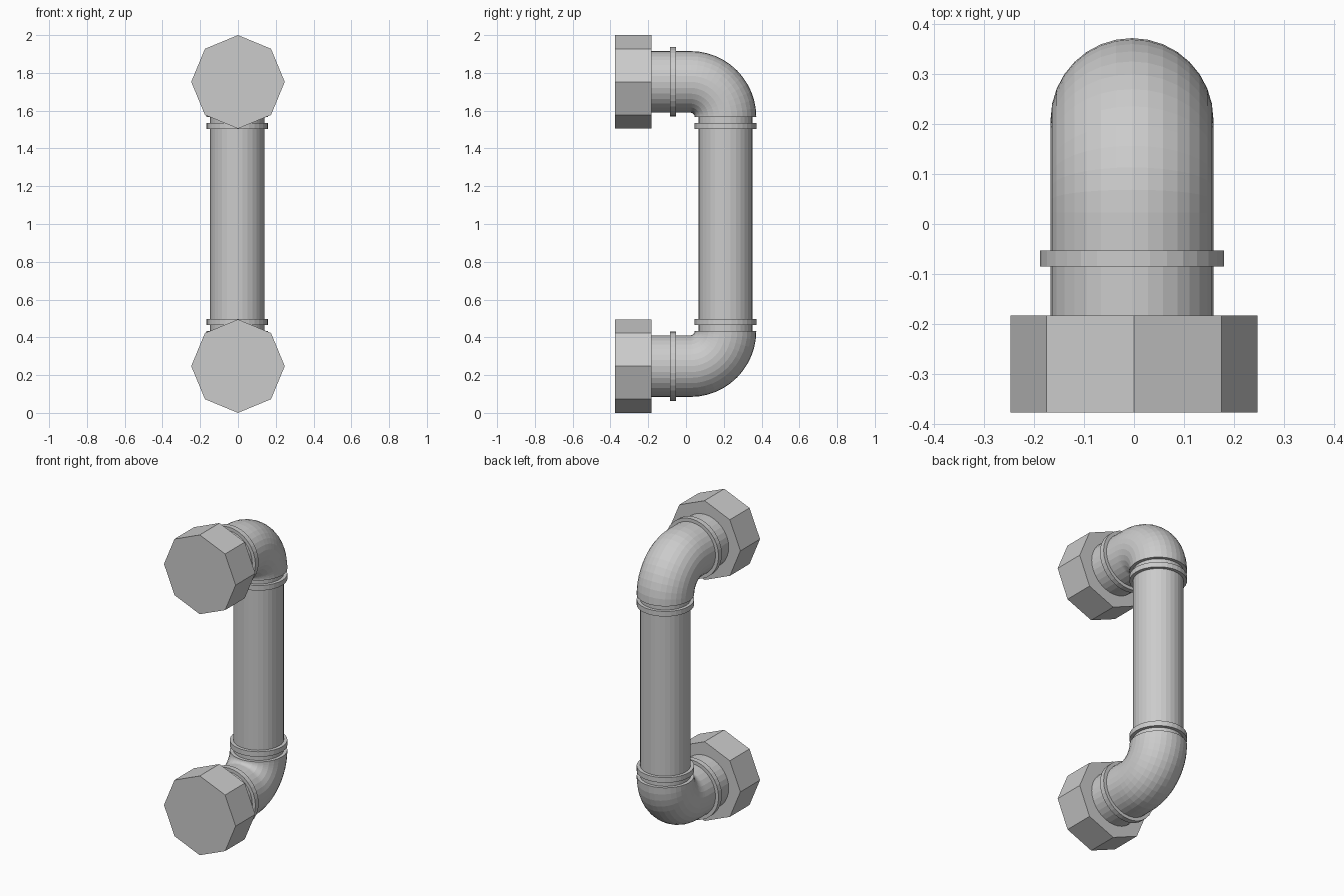
import bpy, bmesh, math
from mathutils import Matrix, Vector

if "Cube" in bpy.data.objects:
    bpy.data.objects.remove(bpy.data.objects["Cube"])

# single plain metal colour
grey = bpy.data.materials.new("pipe grey")
grey.use_nodes = True
colour = (0.6, 0.6, 0.6, 1)
grey.diffuse_color = colour
grey.node_tree.nodes["Principled BSDF"].inputs["Base Color"].default_value = colour

MID = 1.0             # mirror height
ARM = 0.7525          # height of each horizontal arm from the middle
PIPE_X, PIPE_Y = -0.004, 0.209
BEND = 0.186          # elbow bend radius
SIDES = 32


def finish(bm, name):
    bmesh.ops.recalc_face_normals(bm, faces=bm.faces)
    mesh = bpy.data.meshes.new(name)
    bm.to_mesh(mesh)
    bm.free()
    mesh.materials.append(grey)
    obj = bpy.data.objects.new(name, mesh)
    bpy.context.collection.objects.link(obj)
    return obj


def cylinder(name, radius, start, end, sides=SIDES):
    """Closed cylinder running between two points."""
    start, end = Vector(start), Vector(end)
    axis = end - start
    turn = axis.to_track_quat('Z', 'X').to_matrix().to_4x4()
    bm = bmesh.new()
    bmesh.ops.create_cone(bm, cap_ends=True, segments=sides, radius1=radius,
                          radius2=radius, depth=axis.length,
                          matrix=Matrix.Translation((start + end) / 2) @ turn)
    return finish(bm, name)


def elbow(name, side, radius=0.163, steps=12):
    """Straight sleeve and quarter bend swept from one circle."""
    z = MID + side * ARM
    bend_y = PIPE_Y - BEND
    bm = bmesh.new()
    circle = bmesh.ops.create_circle(
        bm, segments=SIDES, radius=radius, cap_ends=True,
        matrix=Matrix.Translation((PIPE_X, -0.19, z)) @ Matrix.Rotation(math.pi / 2, 4, 'X'))
    rim = list({e for v in circle["verts"] for e in v.link_edges})
    out = bmesh.ops.extrude_edge_only(bm, edges=rim)["geom"]
    bmesh.ops.translate(bm, vec=(0, bend_y + 0.19, 0),
                        verts=[g for g in out if isinstance(g, bmesh.types.BMVert)])
    rim = [g for g in out if isinstance(g, bmesh.types.BMEdge)]
    last = bmesh.ops.spin(bm, geom=rim, cent=(PIPE_X, bend_y, z - side * BEND),
                          axis=(1, 0, 0), angle=-side * math.pi / 2,
                          steps=steps)["geom_last"]
    bmesh.ops.edgeloop_fill(bm, edges=[g for g in last if isinstance(g, bmesh.types.BMEdge)])
    return finish(bm, name)


# upright pipe between the two elbows
reach = ARM - BEND
cylinder("upright_pipe", 0.143, (PIPE_X, PIPE_Y, MID - reach - 0.01),
         (PIPE_X, PIPE_Y, MID + reach + 0.01))

for label, side in (("upper", 1), ("lower", -1)):
    z = MID + side * ARM
    elbow(label + "_elbow", side)
    # collars on the arm and on the upright
    cylinder(label + "_arm_collar", 0.184, (PIPE_X, -0.085, z), (PIPE_X, -0.053, z))
    cylinder(label + "_upright_collar", 0.163, (PIPE_X, PIPE_Y, MID + side * 0.503),
             (PIPE_X, PIPE_Y, MID + side * 0.535))
    # eight-sided end nut
    cylinder(label + "_nut", 0.2475, (0, -0.377, z), (0, -0.183, z), sides=8)
